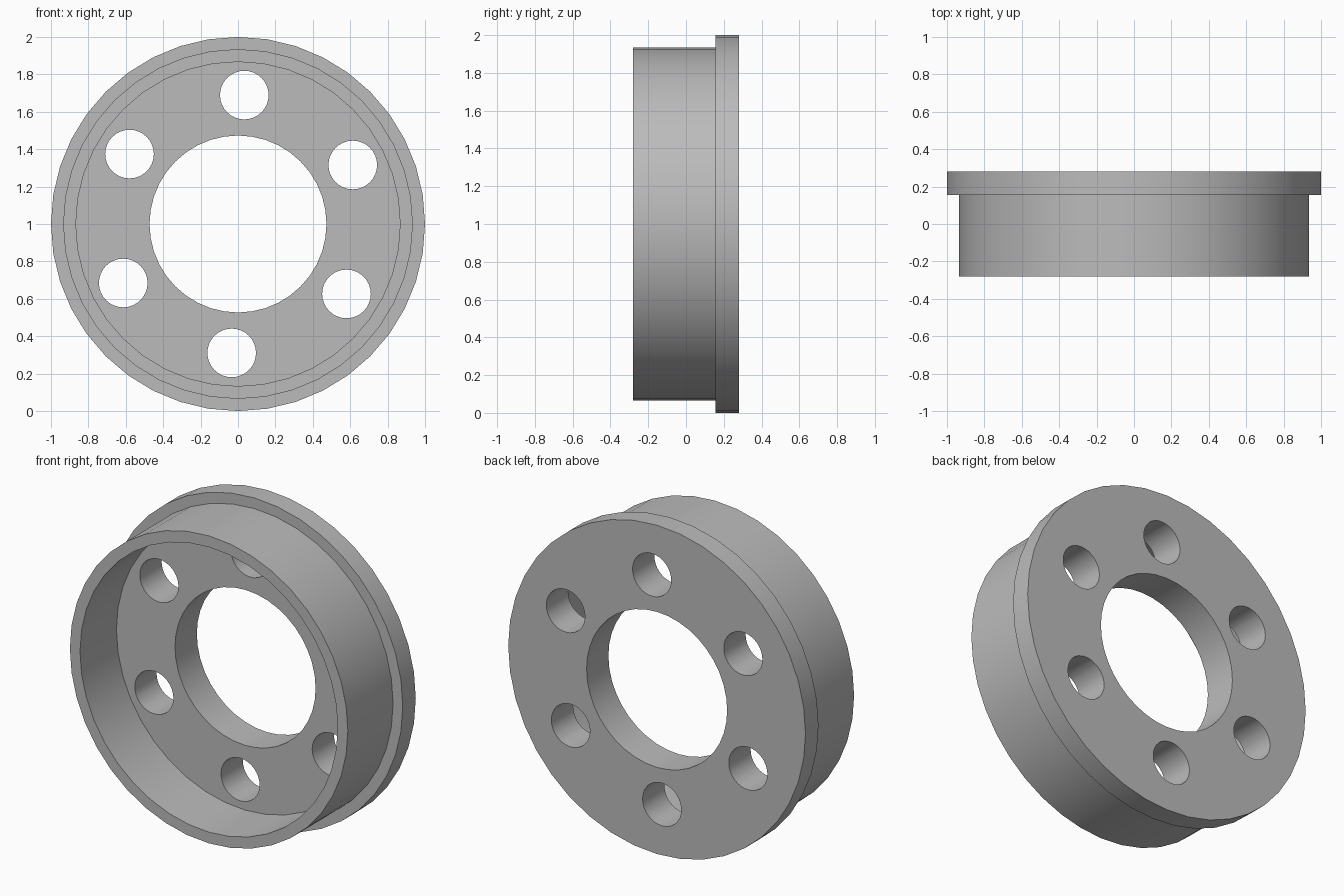
import bpy
import bmesh
import math
from mathutils import Matrix, Vector

cube = bpy.data.objects.get("Cube")
if cube:
    bpy.data.objects.remove(cube, do_unlink=True)

CENTRE = Vector((0, 0, 1))
BACK, WEB, FLANGE, FRONT = 0.28, 0.07, 0.155, -0.28
BORE, INNER, OUTER, RIM = 0.473, 0.867, 0.935, 1.0

grey = bpy.data.materials.new("plain grey")
grey.use_nodes = True
colour = (0.5, 0.5, 0.5, 1)
grey.diffuse_color = colour
grey.node_tree.nodes["Principled BSDF"].inputs["Base Color"].default_value = colour


def make_object(name, bm):
    bmesh.ops.recalc_face_normals(bm, faces=bm.faces)
    mesh = bpy.data.meshes.new(name)
    bm.to_mesh(mesh)
    bm.free()
    obj = bpy.data.objects.new(name, mesh)
    bpy.context.collection.objects.link(obj)
    mesh.materials.append(grey)
    return obj


def cylinder(bm, radius, x, z, segments):
    place = Matrix.Translation((x, 0, z)) @ Matrix.Rotation(math.pi / 2, 4, "X")
    bmesh.ops.create_cone(bm, cap_ends=True, segments=segments, radius1=radius,
                          radius2=radius, depth=1, matrix=place)


# Flanged cup: closed (radius, depth) profile turned about the y axis
profile = [(RIM, BACK), (RIM, FLANGE), (OUTER, FLANGE), (OUTER, FRONT),
           (INNER, FRONT), (INNER, WEB), (BORE, WEB), (BORE, BACK)]
bm = bmesh.new()
verts = [bm.verts.new((r, y, CENTRE.z)) for r, y in profile]
edges = [bm.edges.new((v, verts[i - 1])) for i, v in enumerate(verts)]
bmesh.ops.spin(bm, geom=verts + edges, cent=CENTRE, axis=(0, 1, 0),
               angle=math.tau, steps=40, use_merge=False)
bmesh.ops.remove_doubles(bm, verts=bm.verts, dist=0.0005)
flanged_ring = make_object("flanged_ring", bm)

# Six bolt holes, slightly turned from the vertical
bm = bmesh.new()
for i in range(6):
    angle = math.radians(27.2 + 60 * i)
    cylinder(bm, 0.13, 0.69 * math.cos(angle), 1 + 0.69 * math.sin(angle), 32)
cutter = make_object("bolt_hole_cutter", bm)
cutter.hide_render = True

cut = flanged_ring.modifiers.new("bolt holes", "BOOLEAN")
cut.operation = "DIFFERENCE"
cut.solver = "EXACT"
cut.object = cutter

bpy.ops.object.select_all(action="DESELECT")
flanged_ring.select_set(True)
bpy.context.view_layer.objects.active = flanged_ring
bpy.ops.object.modifier_apply(modifier=cut.name)
bpy.data.objects.remove(cutter, do_unlink=True)

# Smooth round walls, crisp rims
bpy.ops.object.shade_smooth_by_angle(angle=math.radians(30))
